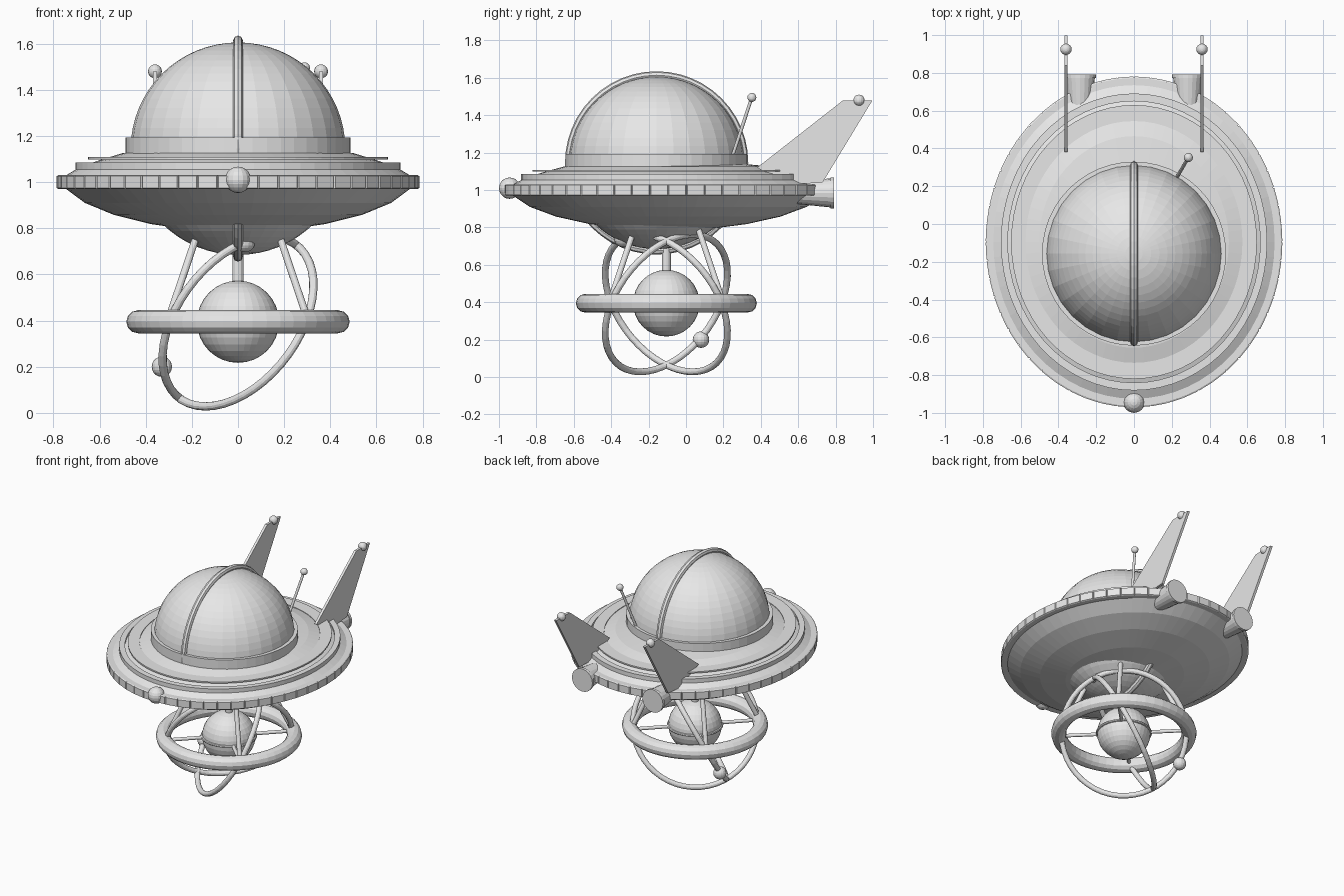
import bpy, bmesh, math
from mathutils import Vector

cube = bpy.data.objects.get("Cube")
if cube:
    bpy.data.objects.remove(cube)

grey = bpy.data.materials.new("plain_grey")
grey.use_nodes = True
grey.diffuse_color = (0.8, 0.8, 0.8, 1)
grey.node_tree.nodes["Principled BSDF"].inputs["Base Color"].default_value = (0.8, 0.8, 0.8, 1)

HULL = Vector((0, -0.095, 0))     # saucer axis
DOME = Vector((0, -0.157, 1.145))  # dome centre
CORE = Vector((0, -0.105, 0.395))  # gyroscope centre
WIDE = (0.897, 1, 1)               # saucer is slightly narrow in x


def finish(name, bm, loc=(0, 0, 0), scale=(1, 1, 1)):
    bmesh.ops.recalc_face_normals(bm, faces=bm.faces[:])
    mesh = bpy.data.meshes.new(name)
    bm.to_mesh(mesh)
    bm.free()
    mesh.materials.append(grey)
    obj = bpy.data.objects.new(name, mesh)
    obj.location, obj.scale = loc, scale
    bpy.context.collection.objects.link(obj)
    return obj


def lathe(profile, steps=64, closed=False):
    """Spin an (r, z) profile about z."""
    bm = bmesh.new()
    verts = [bm.verts.new((r, 0, z)) for r, z in profile]
    edges = [bm.edges.new(p) for p in zip(verts, verts[1:])]
    if closed:
        edges.append(bm.edges.new((verts[-1], verts[0])))
    bmesh.ops.spin(bm, geom=verts + edges, cent=(0, 0, 0), axis=(0, 0, 1),
                   angle=math.tau, steps=steps)
    bmesh.ops.remove_doubles(bm, verts=bm.verts[:], dist=0.0005)
    return bm


def ball(name, loc, r, u=16, v=10, scale=(1, 1, 1)):
    bm = bmesh.new()
    bmesh.ops.create_uvsphere(bm, u_segments=u, v_segments=v, radius=r)
    return finish(name, bm, loc, scale)


def rod(name, a, b, r1, r2=None, sides=12):
    a, b = Vector(a), Vector(b)
    bm = bmesh.new()
    bmesh.ops.create_cone(bm, cap_ends=True, segments=sides, radius1=r1,
                          radius2=r1 if r2 is None else r2, depth=(b - a).length)
    obj = finish(name, bm, (a + b) / 2)
    obj.rotation_euler = (b - a).to_track_quat('Z', 'Y').to_euler()
    return obj


def ring(name, loc, major, minor, normal=(0, 0, 1), steps=48, sides=12):
    circle = [(major + minor * math.cos(math.tau * i / sides),
               minor * math.sin(math.tau * i / sides)) for i in range(sides)]
    obj = finish(name, lathe(circle, steps, True), loc)
    obj.rotation_euler = Vector(normal).to_track_quat('Z', 'Y').to_euler()
    return obj


def band(r_in, r_out, z0, z1, steps=64):
    return lathe([(r_in, z0), (r_out, z0), (r_out, z1), (r_in, z1)], steps, True)


# Saucer body: shallow bowl below, stepped slope above
finish("saucer_hull", lathe([
    (0, 0.785), (0.22, 0.792), (0.42, 0.818), (0.6, 0.858), (0.74, 0.91), (0.83, 0.97),
    (0.83, 1.03), (0.77, 1.062), (0.67, 1.095), (0.56, 1.125), (0.4, 1.14), (0, 1.14)]),
    HULL, WIDE)

# Rim with a row of raised plates
rim = band(0.81, 0.868, 0.97, 1.03, 56)
rim.normal_update()
outer = [f for f in rim.faces if abs(f.normal.z) < 0.1 and f.calc_center_median().xy.length > 0.85]
bmesh.ops.recalc_face_normals(rim, faces=rim.faces[:])
bmesh.ops.inset_individual(rim, faces=outer, thickness=0.006, depth=0.008)
finish("saucer_rim", rim, HULL, WIDE)

# Raised trim rings on the upper slope
finish("outer_trim_ring", band(0.745, 0.786, 1.055, 1.085), HULL, WIDE)
finish("inner_trim_ring", band(0.64, 0.725, 1.098, 1.108), HULL, WIDE)

# Dome, collar and central rib
ball("dome", DOME, 0.465, 32, 32, (1, 1.01, 0.99))
finish("dome_collar", band(0.44, 0.487, 1.11, 1.193, 48), (0, DOME.y, 0))
ring("dome_rib", DOME, 0.469, 0.021, (1, 0, 0), 48, 8)

# Nose lamp
ball("nose_lamp", (0, -0.943, 1.01), 0.057)

# Tail fins with tip balls, and thrusters
FIN = [(0.38, 1.12), (0.84, 1.48), (0.997, 1.48), (0.73, 1.04), (0.55, 1.03)]
for side, label in ((1, "left"), (-1, "right")):
    bm = bmesh.new()
    face = bm.faces.new([bm.verts.new((0.351, y, z)) for y, z in FIN])
    ext = bmesh.ops.extrude_face_region(bm, geom=[face])
    bmesh.ops.translate(bm, vec=(0.018, 0, 0),
                        verts=[v for v in ext["geom"] if isinstance(v, bmesh.types.BMVert)])
    for v in bm.verts:
        v.co.x *= side
    finish(label + "_fin", bm)
    ball(label + "_fin_ball", (side * 0.36, 0.925, 1.48), 0.03)
    x = side * 0.285
    rod(label + "_thruster", (x, 0.55, 0.985), (x, 0.775, 0.985), 0.055, 0.078, 20)
    rod(label + "_thruster_lip", (x, 0.772, 0.985), (x, 0.792, 0.985), 0.083, 0.083, 20)

# Antenna
rod("antenna", (0.22, 0.235, 1.14), (0.288, 0.352, 1.495), 0.009)
ball("antenna_ball", (0.288, 0.352, 1.495), 0.024)

# Gyroscope: core, post and outer ring
ball("core", CORE, 0.178, 32, 16)
ring("core_band", CORE, 0.177, 0.01, sides=8)
rod("core_post", CORE, CORE + Vector((0, 0, 0.42)), 0.024)
ring("outer_ring", CORE, 0.434, 0.05)

# Four struts to the hull and four spokes to the core
for sx in (1, -1):
    for sy in (1, -1):
        d = Vector((sx, sy, 0))
        rod("strut", CORE + d * 0.305, CORE + d * 0.16 + Vector((0, 0, 0.43)), 0.016)
        rod("spoke", CORE + d * 0.1, CORE + d * 0.305, 0.012)

# Two crossed orbit rings, each with a ball riding on it
for sy, pos in ((-1, (0.03, -0.34, 0.74)), (1, (-0.33, 0.08, 0.2))):
    ring("orbit_ring", CORE, 0.4175, 0.018, (0.622, sy * 0.622, -0.477))
    ball("orbit_ball", pos, 0.044)
